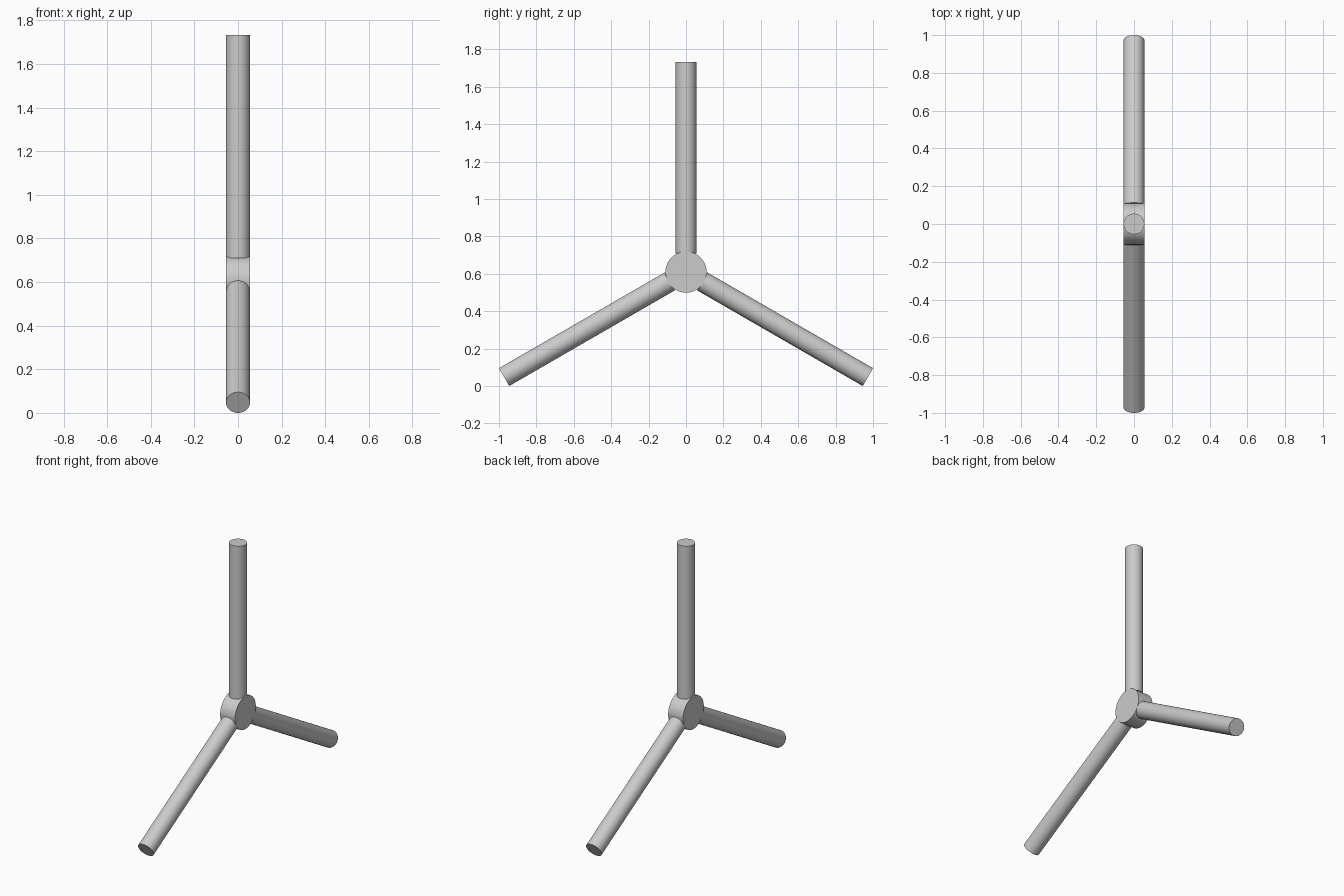
import bpy
from math import radians, sin, cos, pi

if "Cube" in bpy.data.objects:
    bpy.data.objects.remove(bpy.data.objects["Cube"])

CENTRE_Z = 0.609
ROD_R = 0.055
HUB_R = 0.11
ROD_START, ROD_END = 0.10, 1.123


def cylinder(name, radius, depth, location, rotation):
    bpy.ops.mesh.primitive_cylinder_add(vertices=64, radius=radius, depth=depth,
                                        location=location, rotation=rotation)
    obj = bpy.context.object
    obj.name = name
    bpy.ops.object.shade_smooth_by_angle(angle=radians(30))
    return obj


# Central disc, axis along x
cylinder("hub", HUB_R, 2 * ROD_R, (0, 0, CENTRE_Z), (0, pi / 2, 0))

# Three equal rods radiating from the hub
for name, degrees in (("top_rod", 0), ("front_rod", 120), ("back_rod", 240)):
    a = radians(degrees)
    mid = (ROD_START + ROD_END) / 2
    cylinder(name, ROD_R, ROD_END - ROD_START,
             (0, -sin(a) * mid, CENTRE_Z + cos(a) * mid), (a, 0, 0))
